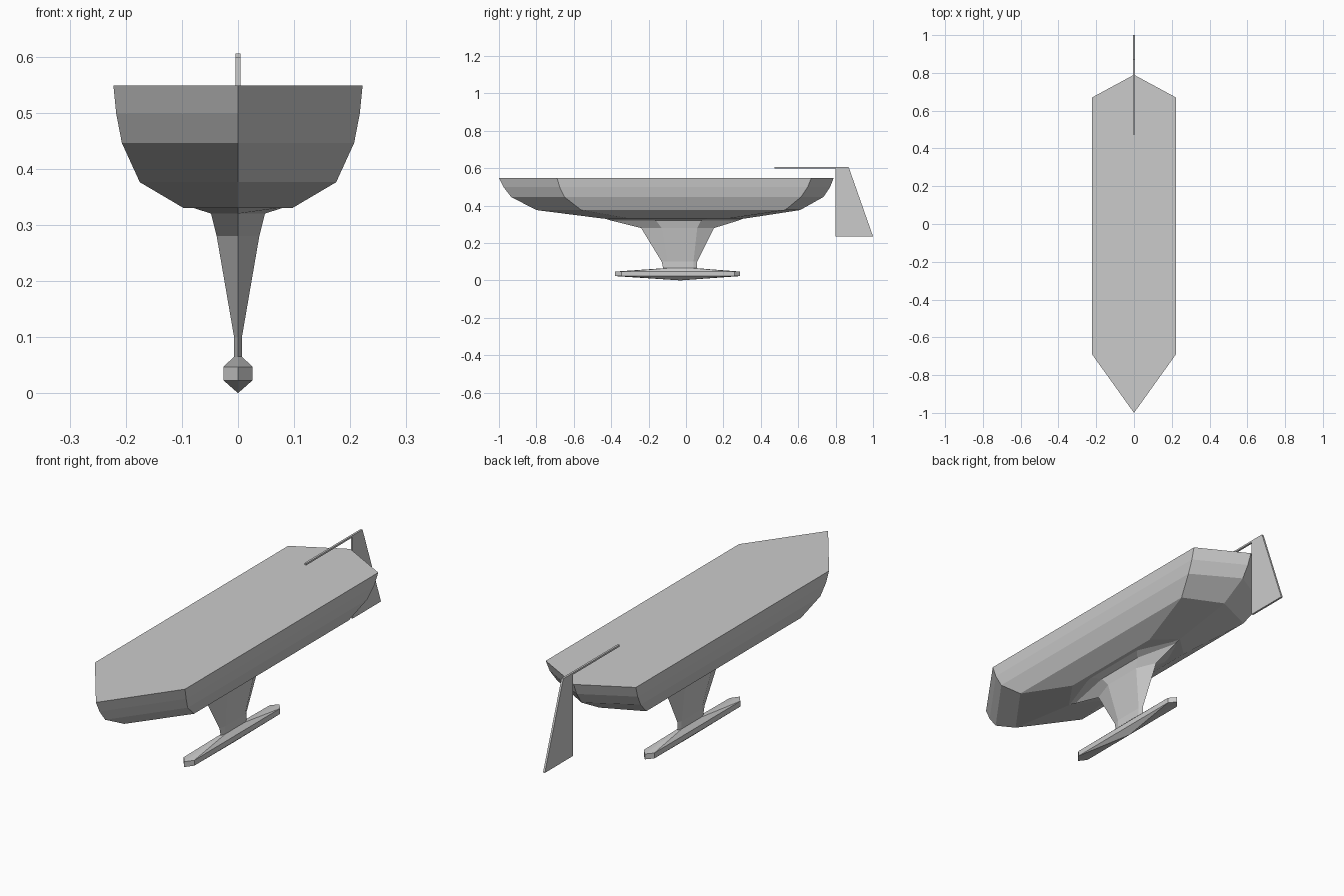
import bpy, bmesh

if "Cube" in bpy.data.objects:
    bpy.data.objects.remove(bpy.data.objects["Cube"])


def hexagon(z, w, bow, bow_corner, stern_corner, stern):
    """Boat-shaped outline: pointed bow and stern, parallel sides."""
    return [(0, bow, z), (w, bow_corner, z), (w, stern_corner, z),
            (0, stern, z), (-w, stern_corner, z), (-w, bow_corner, z)]


def loft(name, levels, tip=None):
    """Skin hexagonal outlines from bottom to top; tip closes the bottom in a point."""
    bm = bmesh.new()
    rings = [[bm.verts.new(p) for p in hexagon(*lv)] for lv in levels]
    for a, b in zip(rings, rings[1:]):
        for i in range(6):
            j = (i + 1) % 6
            bm.faces.new((a[i], a[j], b[j], b[i]))
    bm.faces.new(rings[-1])
    if tip:
        t = bm.verts.new(tip)
        for i in range(6):
            bm.faces.new((t, rings[0][(i + 1) % 6], rings[0][i]))
    else:
        bm.faces.new(rings[0][::-1])
    return finish(name, bm)


def plate(name, profile, half):
    """Extrude a (y, z) side profile across x."""
    bm = bmesh.new()
    face = bm.faces.new([bm.verts.new((-half, y, z)) for y, z in profile])
    new = bmesh.ops.extrude_face_region(bm, geom=[face])["geom"]
    verts = [v for v in new if isinstance(v, bmesh.types.BMVert)]
    bmesh.ops.translate(bm, verts=verts, vec=(2 * half, 0, 0))
    return finish(name, bm)


def finish(name, bm):
    bmesh.ops.recalc_face_normals(bm, faces=bm.faces)
    me = bpy.data.meshes.new(name)
    bm.to_mesh(me)
    bm.free()
    ob = bpy.data.objects.new(name, me)
    bpy.context.collection.objects.link(ob)
    return ob


# Hull: z, half width, bow, bow corner, stern corner, stern
loft("hull", [
    (0.330, 0.097, -0.44, -0.30, 0.22, 0.31),
    (0.376, 0.175, -0.80, -0.56, 0.53, 0.61),
    (0.446, 0.207, -0.935, -0.65, 0.615, 0.735),
    (0.498, 0.217, -0.975, -0.675, 0.65, 0.77),
    (0.548, 0.222, -1.0, -0.69, 0.67, 0.79),
])

# Keel fin flaring into the hull
loft("keel", [
    (0.055, 0.007, -0.12, -0.10, 0.04, 0.06),
    (0.100, 0.007, -0.13, -0.10, 0.04, 0.06),
    (0.280, 0.038, -0.24, -0.13, 0.06, 0.15),
    (0.320, 0.048, -0.40, -0.16, 0.08, 0.28),
    (0.332, 0.085, -0.44, -0.20, 0.12, 0.31),
])

# Ballast bulb
loft("ballast_bulb", [
    (0.023, 0.026, -0.38, -0.345, 0.26, 0.29),
    (0.047, 0.026, -0.38, -0.345, 0.26, 0.29),
    (0.065, 0.007, -0.12, -0.10, 0.04, 0.06),
], tip=(0, -0.03, 0))

# Rudder blade and tiller
plate("rudder", [(0.80, 0.605), (0.87, 0.605), (1.0, 0.235), (0.80, 0.235)], 0.0045)
plate("tiller", [(0.473, 0.597), (0.80, 0.597), (0.80, 0.605), (0.473, 0.605)], 0.0045)
